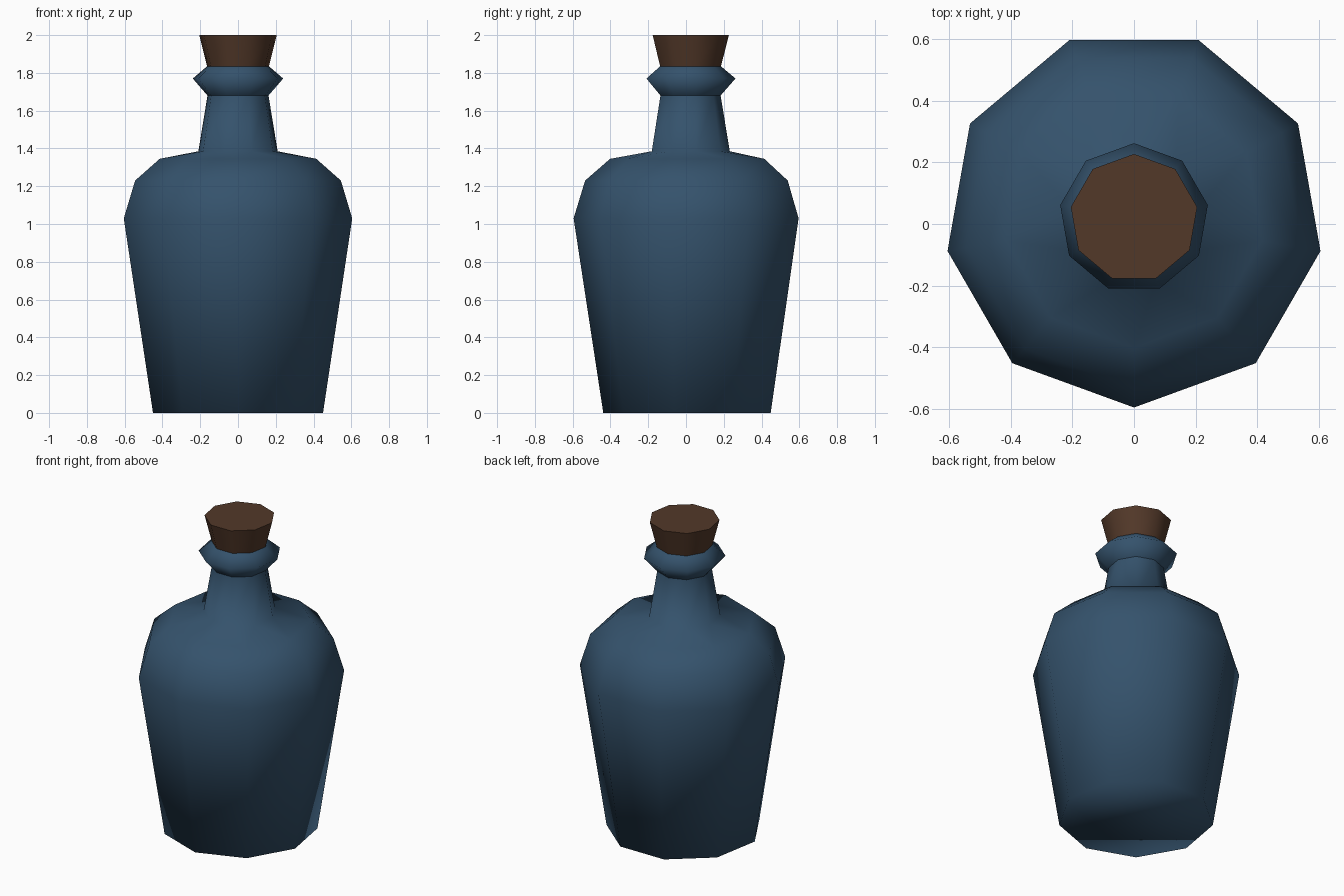
import bpy, bmesh, math

if "Cube" in bpy.data.objects:
    bpy.data.objects.remove(bpy.data.objects["Cube"])

SIDES = 9
CENTRE_Y = 0.019


def material(name, color):
    mat = bpy.data.materials.new(name)
    mat.diffuse_color = color
    mat.use_nodes = True
    mat.node_tree.nodes["Principled BSDF"].inputs["Base Color"].default_value = mat.diffuse_color
    return mat


def lathe(name, rings, mat, cap_bottom=False, cap_top=False, flat_top=False):
    """Stack nine-sided rings given as (radius, z, start angle in degrees)."""
    bm = bmesh.new()
    loops = []
    for r, z, start in rings:
        angles = [math.radians(start + 360 * k / SIDES) for k in range(SIDES)]
        loops.append([bm.verts.new((r * math.cos(a), CENTRE_Y + r * math.sin(a), z))
                      for a in angles])
    for i in range(len(rings) - 1):
        a, b = loops[i], loops[i + 1]
        twisted = rings[i][2] != rings[i + 1][2]
        for k in range(SIDES):
            n = (k + 1) % SIDES
            if twisted:
                bm.faces.new((a[k], a[n], b[k]))
                bm.faces.new((a[n], b[n], b[k]))
            else:
                bm.faces.new((a[k], a[n], b[n], b[k]))
    if cap_bottom:
        bm.faces.new(loops[0][::-1])
    for f in bm.faces:
        f.smooth = True
    if cap_top:
        top = bm.faces.new(loops[-1])
        if flat_top:
            for e in top.edges:
                e.smooth = False
    mesh = bpy.data.meshes.new(name)
    bm.to_mesh(mesh)
    bm.free()
    mesh.materials.append(mat)
    obj = bpy.data.objects.new(name, mesh)
    bpy.context.collection.objects.link(obj)
    return obj


glass = material("blue_glass", (0.035, 0.085, 0.15, 1))
cork = material("cork", (0.085, 0.04, 0.022, 1))

BODY, NECK = -90, -70  # the neck is turned half a facet from the body

# body, shoulder and neck
lathe("bottle_body", [
    (0.457, 0.0, BODY), (0.614, 1.03, BODY), (0.553, 1.23, BODY),
    (0.421, 1.345, BODY), (0.213, 1.385, NECK), (0.164, 1.68, NECK),
], glass, cap_bottom=True)

# flared lip ring
lathe("bottle_lip", [
    (0.164, 1.68, NECK), (0.243, 1.77, NECK), (0.166, 1.835, NECK),
], glass)

# tapered stopper
lathe("stopper", [
    (0.166, 1.835, NECK), (0.208, 2.0, NECK),
], cork, cap_top=True, flat_top=True)
